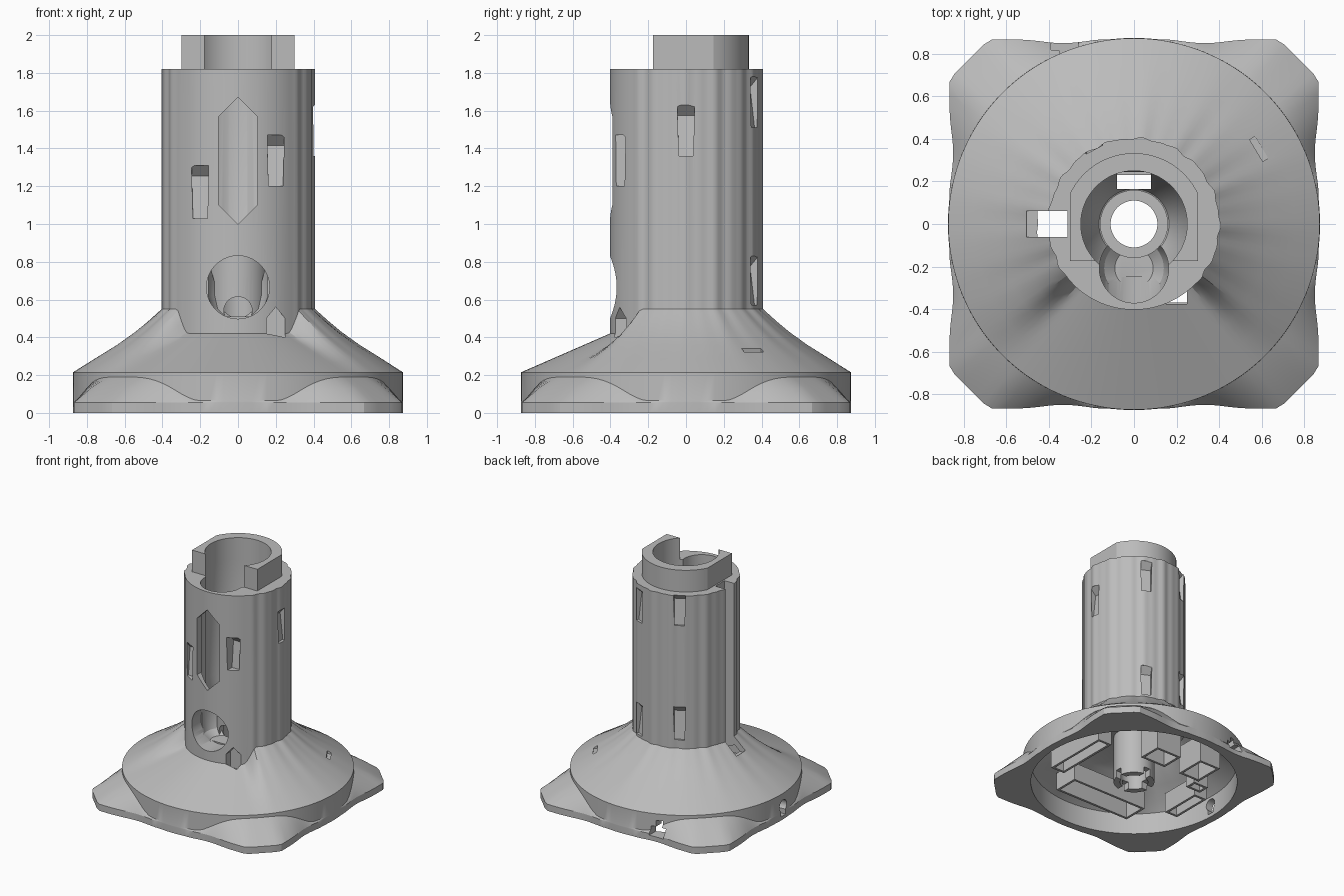
import bpy
import bmesh
from math import cos, sin, pi, radians, atan2, sqrt
from mathutils import Matrix

cube = bpy.data.objects.get("Cube")
if cube:
    bpy.data.objects.remove(cube)

grey = bpy.data.materials.new("plain_grey")
grey.use_nodes = True
GREY = (0.5, 0.5, 0.5, 1)
grey.diffuse_color = GREY
grey.node_tree.nodes["Principled BSDF"].inputs["Base Color"].default_value = GREY


def finish(bm, name):
    bmesh.ops.recalc_face_normals(bm, faces=bm.faces)
    mesh = bpy.data.meshes.new(name)
    bm.to_mesh(mesh)
    bm.free()
    mesh.materials.append(grey)
    obj = bpy.data.objects.new(name, mesh)
    bpy.context.collection.objects.link(obj)
    return obj


def loft(name, rings):
    """Skin a stack of closed rings and cap both ends."""
    bm = bmesh.new()
    rows = [[bm.verts.new(p) for p in ring] for ring in rings]
    n = len(rows[0])
    for a, b in zip(rows, rows[1:]):
        for i in range(n):
            j = (i + 1) % n
            bm.faces.new((a[i], a[j], b[j], b[i]))
    bm.faces.new(rows[0])
    bm.faces.new(rows[-1])
    return finish(bm, name)


def box(name, x0, x1, y0, y1, z0, z1):
    flat = [(x0, y0), (x1, y0), (x1, y1), (x0, y1)]
    return loft(name, [[(x, y, z) for x, y in flat] for z in (z0, z1)])


def turned(name, profile_at, n, x=0, y=0):
    """Sweep a profile, which may vary with the angle, around z."""
    spokes = [(a, profile_at(a)) for a in (2 * pi * i / n for i in range(n))]
    return loft(name, [[(x + p[k][0] * cos(a), y + p[k][0] * sin(a), p[k][1])
                        for a, p in spokes] for k in range(len(spokes[0][1]))])


def lathe(name, profile, x=0, y=0, n=48):
    return turned(name, lambda a: profile, n, x, y)


def prism_y(name, outline, y0, y1):
    return loft(name, [[(x, y, z) for x, z in outline] for y in (y0, y1)])


def circle_y(name, x, z, r, y0, y1, n=40):
    pts = [(x + r * cos(2 * pi * i / n), z + r * sin(2 * pi * i / n)) for i in range(n)]
    return prism_y(name, pts, y0, y1)


def spin(obj, degrees):
    obj.data.transform(Matrix.Rotation(radians(degrees), 4, "Z"))
    return obj


def cut(target, cutter):
    mod = target.modifiers.new("cut", "BOOLEAN")
    mod.operation = "DIFFERENCE"
    mod.solver = "EXACT"
    mod.object = cutter
    bpy.context.view_layer.objects.active = target
    bpy.ops.object.modifier_apply(modifier=mod.name)
    bpy.data.objects.remove(cutter)


def smooth_step(lo, hi, v):
    t = min(1, max(0, (v - lo) / (hi - lo)))
    return t * t * (3 - 2 * t)


# Main body: corner feet, round base, flared skirt and fluted column
def skirt(a):
    side = smooth_step(-0.76, -0.58, sin(a))
    top = 0.42 + 0.13 * side
    r = 0.403 + (0.004 * cos(17 * a) + 0.003 * cos(29 * a + 1)) * side
    return [(0.873 + (r - 0.873) * t,
             0.215 + (top - 0.215) * t - 0.022 * side * sin(pi * t ** 1.4))
            for t in (0, 0.25, 0.5, 0.7, 0.85, 0.94, 1)]


def body_profile(a):
    c, s, diagonal = abs(cos(a)), abs(sin(a)), abs(sin(2 * a))
    reach = min(0.868 / max(c, s), 1.55 / (c + s))
    reach -= 0.02 * smooth_step(0.3, 0.7, diagonal) * (1 - smooth_step(0.7, 0.93, diagonal))
    reach = max(0.8745, reach)
    wall = 0.065 + 0.125 * smooth_step(0.45, 1, diagonal)
    slope = skirt(a)
    return [(reach, 0), (reach, 0.055),
            (0.874 + (reach - 0.874) * 0.5, 0.058 + (wall - 0.058) * 0.55),
            (0.8735, wall)] + slope + [(slope[-1][0], 1.82)]


def cavity_profile(a):
    inner = [(r - 0.02, z - 0.045) for r, z in skirt(a)[1:-1]]
    return [(0.81, -0.1), (0.81, 0.18)] + inner + [(0.2, 0.4)]


body = turned("body", body_profile, 144)
cut(body, turned("cavity", cavity_profile, 72))

# Collar with flat sides and an open front
R, FLAT, FRONT = 0.333, 0.3, -0.175
a0 = atan2(sqrt(R * R - FLAT * FLAT), FLAT)
arc = [a0 + (pi - 2 * a0) * i / 32 for i in range(33)]
outline = [(FLAT, FRONT)] + [(R * cos(a), R * sin(a)) for a in arc] + [(-FLAT, FRONT)]
collar = loft("collar", [[(x, y, z) for x, y in outline] for z in (1.8, 2.0)])
cut(collar, lathe("collar_bore", [(0.25, 1.7), (0.25, 2.1)], n=64))

# Central bore with funnel
cut(body, lathe("bore", [(0.13, -0.1), (0.13, 0.68), (0.165, 0.7), (0.25, 0.9),
                         (0.25, 1.9)], n=64))
cut(body, prism_y("back_drop", [(-0.08, 0.2), (0.08, 0.2), (0.08, 1.0), (-0.08, 1.0)],
                  0.165, 0.245))

# Front shaft with a bowl floor, exit hole and long window
cut(body, lathe("shaft", [(0.09, 0.51), (0.14, 0.55), (0.163, 0.62), (0.163, 1.9)], y=-0.208))
cut(body, circle_y("exit", 0, 0.665, 0.167, -0.5, -0.25))
cut(body, prism_y("window", [(0, 1.0), (0.102, 1.1), (0.102, 1.57), (0, 1.67),
                             (-0.102, 1.57), (-0.102, 1.1)], -0.5, -0.25))

# Channel down the right side, and the pointed hole in the front ledge
cut(body, box("channel", -0.45, -0.312, -0.06, 0.06, 0.54, 1.9))
cut(body, box("channel_drop", -0.412, -0.312, -0.06, 0.06, 0.1, 0.6))
cut(body, box("channel_step", -0.505, -0.4, -0.06, 0.06, 0.44, 0.6))
cut(body, prism_y("ledge_hole", [(0.15, 0.1), (0.25, 0.1), (0.25, 0.5), (0.2, 0.56),
                                 (0.15, 0.5)], -0.375, -0.315))


# Clip pockets: sloping floor under a slanted overhang at the top
def pocket(degrees, z0, z1, surface=0.4, shift=0.0):
    knee = z1 - 0.055
    side = [(0.46, z0), (surface - 0.015, z0), (surface - 0.045, knee),
            (surface + 0.005, z1), (0.46, z1)]
    cutter = loft("pocket", [[(r, shift + y * (0.85 if z == z0 else 1), z) for r, z in side]
                             for y in (-0.045, 0.045)])
    cut(body, spin(cutter, degrees))


for degrees, z0, z1 in [(0, 1.36, 1.63), (64, 1.51, 1.78), (64, 0.57, 0.83),
                        (118, 1.57, 1.83), (118, 0.62, 0.9)]:
    pocket(degrees, z0, z1)
pocket(-90, 1.03, 1.31, 0.325, -0.2)
pocket(-90, 1.2, 1.47, 0.325, 0.2)

# Cable openings in the base rim and the slit in the skirt
cut(body, box("rim_slot", -0.39, -0.26, 0.68, 0.95, 0.04, 0.11))
cut(body, box("rim_slot_top", -0.35, -0.3, 0.68, 0.95, 0.1, 0.16))
cut(body, spin(circle_y("keyhole", 0, 0.11, 0.05, 0.7, 1.0, 20), 92))
cut(body, spin(box("keyhole_slot", -0.03, 0.03, 0.7, 1.0, 0.03, 0.1), 92))
cut(body, spin(box("slit", 0.67, 0.7, -0.06, 0.06, 0.315, 0.345), 31))

# Inner tube through the base, notched at its rim, with a small arch at the exit
tube = lathe("inner_tube", [(0.16, 0), (0.16, 0.85)])
cut(tube, lathe("tube_bore", [(0.11, -0.1), (0.11, 0.9)]))
cut(tube, box("tube_notch", -0.2, 0.2, -0.03, 0.03, -0.1, 0.06))
cut(tube, box("tube_notch_across", -0.03, 0.03, -0.2, 0.2, -0.1, 0.06))
cut(tube, circle_y("arch", 0, 0.54, 0.075, -0.3, 0))

# Holders hanging inside the base
parts = [body, collar, tube]
for name, x, y, w, d, top in [("back_holder", 0.0, 0.33, 0.24, 0.2, 0.4),
                              ("right_back_holder", -0.37, 0.36, 0.2, 0.26, 0.32),
                              ("left_holder", 0.49, -0.06, 0.13, 0.58, 0.28),
                              ("front_holder", -0.06, -0.48, 0.72, 0.22, 0.23),
                              ("right_holder", -0.64, -0.13, 0.12, 0.36, 0.25),
                              ("small_holder", -0.52, 0.15, 0.14, 0.1, 0.34)]:
    frame = box(name, x - w / 2, x + w / 2, y - d / 2, y + d / 2, 0.08, top)
    t = 0.02
    cut(frame, box("frame_hole", x - w / 2 + t, x + w / 2 - t,
                   y - d / 2 + t, y + d / 2 - t, 0, 0.5))
    parts.append(frame)

# Smooth curved faces, keep the hard edges
for obj in bpy.context.view_layer.objects:
    obj.select_set(obj in parts)
bpy.context.view_layer.objects.active = body
bpy.ops.object.shade_smooth_by_angle(angle=radians(25))
